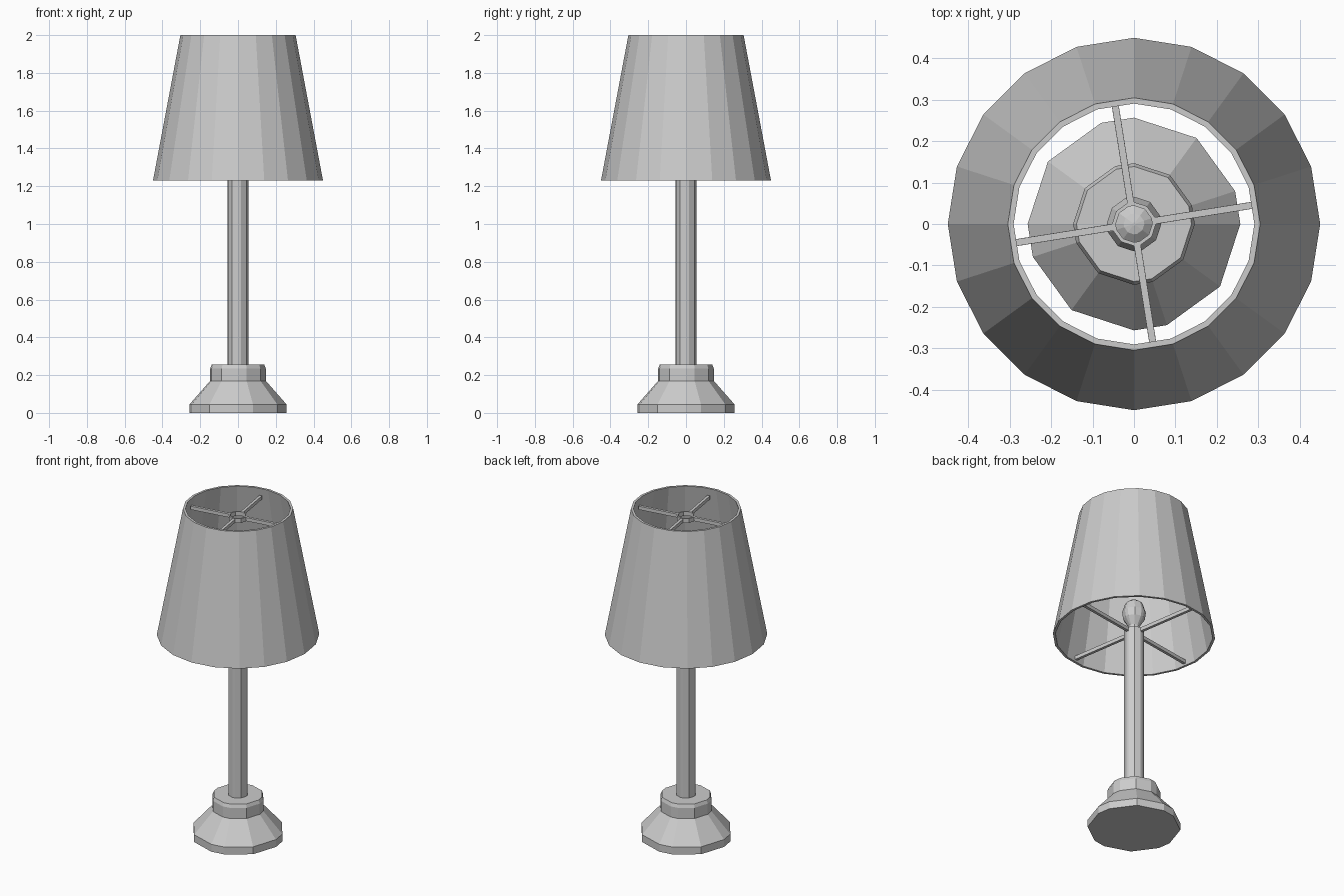
import bpy
import bmesh
from math import cos, sin, radians
from mathutils import Matrix

if "Cube" in bpy.data.objects:
    bpy.data.objects.remove(bpy.data.objects["Cube"])

# The round parts of the stand share a 12-sided outline whose four short
# faces (centred on 9 degrees) carry the shade arms; the shade has 20 sides.
STAND = [q * 90 + a for q in range(4) for a in (0, 18, 54)]
SHADE = [i * 18 for i in range(20)]


def finish(name, bm):
    bmesh.ops.recalc_face_normals(bm, faces=bm.faces)
    mesh = bpy.data.meshes.new(name)
    bm.to_mesh(mesh)
    bm.free()
    obj = bpy.data.objects.new(name, mesh)
    bpy.context.collection.objects.link(obj)
    return obj


def lathe(name, profile, angles, closed=False):
    """Sweep (radius, height) points round z; cap the ends unless closed."""
    bm = bmesh.new()
    rings = [[bm.verts.new((r * cos(radians(a)), r * sin(radians(a)), z))
              for a in angles] for r, z in profile]
    n = len(angles)
    pairs = list(zip(rings, rings[1:]))
    if closed:
        pairs.append((rings[-1], rings[0]))
    else:
        bm.faces.new(rings[0])
        bm.faces.new(rings[-1])
    for lo, hi in pairs:
        for i in range(n):
            j = (i + 1) % n
            bm.faces.new((lo[i], lo[j], hi[j], hi[i]))
    return finish(name, bm)


def arms(name, r0, r1, width, z0, z1):
    """Four flat bars running outwards, turned by 9 degrees."""
    bm = bmesh.new()
    for k in range(4):
        m = (Matrix.Rotation(radians(9 + 90 * k), 4, 'Z')
             @ Matrix.Translation(((r0 + r1) / 2, 0, (z0 + z1) / 2))
             @ Matrix.Diagonal((r1 - r0, width, z1 - z0, 1)))
        bmesh.ops.create_cube(bm, size=1, matrix=m)
    return finish(name, bm)


# Stepped foot
lathe("base", [(0.257, 0), (0.257, 0.045), (0.147, 0.17),
               (0.147, 0.235), (0.139, 0.255)], STAND)

# Upright
lathe("pole", [(0.055, 0.25), (0.055, 1.262)], STAND)

# Bulb with narrow neck
lathe("bulb", [(0.028, 1.26), (0.03, 1.29), (0.06, 1.335), (0.066, 1.38),
               (0.05, 1.43), (0.025, 1.45), (0.004, 1.455)], STAND)

# Tapered shade with thickness
lathe("shade", [(0.45, 1.23), (0.305, 2.0), (0.291, 2.0), (0.436, 1.23)],
      SHADE, closed=True)

# Upper ring and arms, lower arms from the pole
lathe("upper_ring", [(0.053, 1.935), (0.053, 1.96), (0.044, 1.96),
                     (0.044, 1.935)], STAND, closed=True)
arms("upper_arms", 0.051, 0.289, 0.0165, 1.937, 1.958)
arms("lower_arms", 0.053, 0.425, 0.017, 1.238, 1.26)
